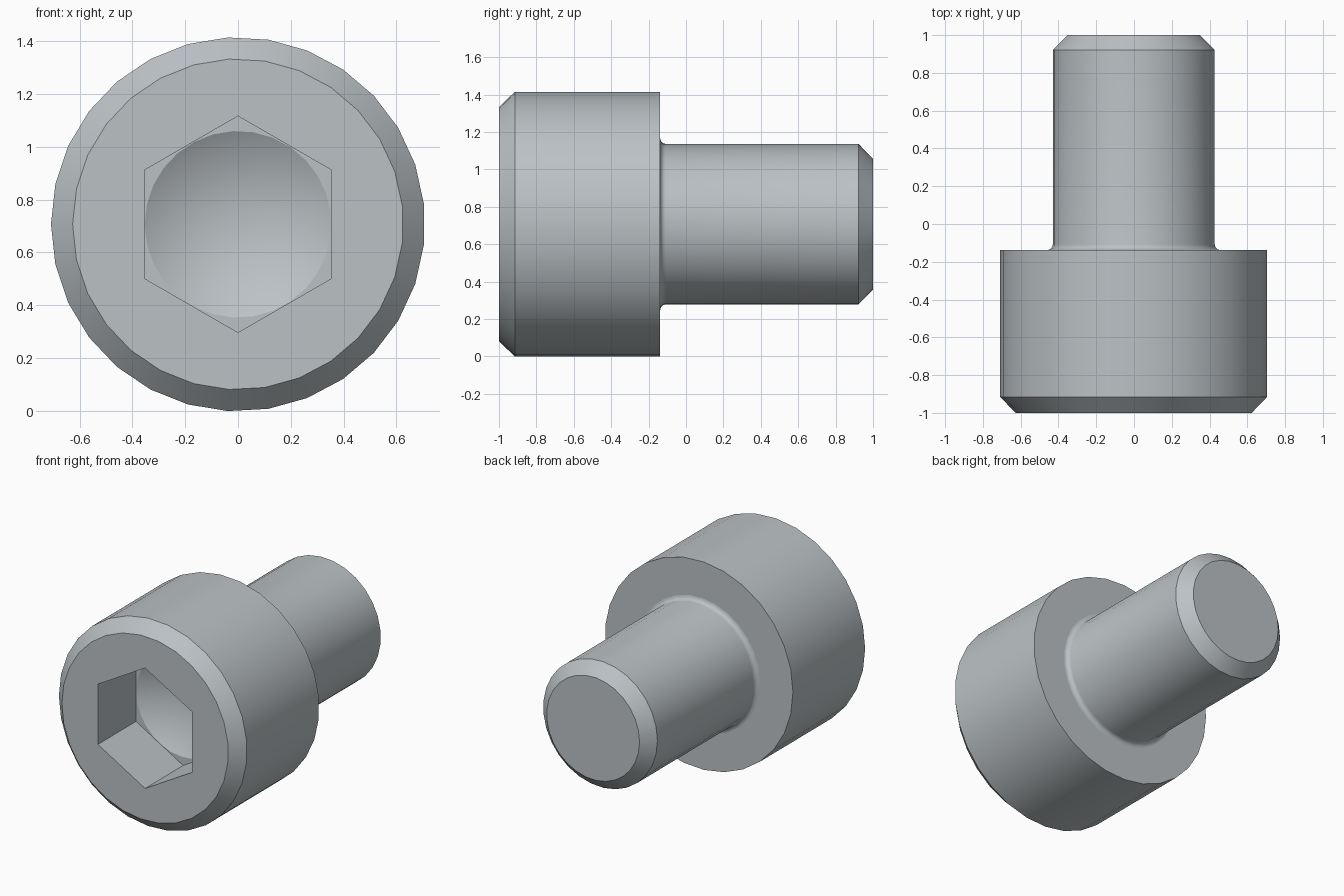
import bpy, bmesh, math

if "Cube" in bpy.data.objects:
    bpy.data.objects.remove(bpy.data.objects["Cube"])

SIDES = 29        # facets around every round section
CZ = 0.707        # height of the axis

steel = bpy.data.materials.new("steel_grey")
steel.diffuse_color = (0.50, 0.54, 0.56, 1)
steel.use_nodes = True
steel.node_tree.nodes["Principled BSDF"].inputs["Base Color"].default_value = steel.diffuse_color

bm = bmesh.new()


def ring(r, y, n=SIDES, start=math.pi):
    """Closed loop of vertices around the y axis."""
    return [bm.verts.new((r * math.cos(start + math.tau * i / n), y,
                          CZ + r * math.sin(start + math.tau * i / n)))
            for i in range(n)]


def bridge(a, b):
    n = len(a)
    for i in range(n):
        j = (i + 1) % n
        bm.faces.new((a[i], a[j], b[j], b[i]))


def loop_edges(loop):
    out = []
    for i, v in enumerate(loop):
        w = loop[(i + 1) % len(loop)]
        out.append(bm.edges.get((v, w)) or bm.edges.new((v, w)))
    return out


def fill_between(a, b):
    """Flat face between an outer and an inner loop."""
    bmesh.ops.triangle_fill(bm, use_beauty=True, use_dissolve=False,
                            edges=loop_edges(a) + loop_edges(b))


# outer profile: chamfered head, fillet under the head, chamfered shank
R, F = 0.43, 0.03
profile = [(0.627, -1.0), (0.709, -0.915), (0.709, -0.138)]
for k in range(5):
    t = math.pi / 2 * k / 4
    profile.append((R + F - F * math.sin(t), -0.138 + F - F * math.cos(t)))
profile += [(R, 0.922), (0.35, 1.0)]
rings = [ring(r, y) for r, y in profile]
for a, b in zip(rings, rings[1:]):
    bridge(a, b)
bm.faces.new(rings[-1])

# hexagonal socket with a drilled conical bottom
DEPTH = -0.59
hex_front = ring(0.41, -1.0, 6, math.pi / 2)
hex_back = ring(0.41, DEPTH, 6, math.pi / 2)
bridge(hex_front, hex_back)
fill_between(rings[0], hex_front)
cone_rim = ring(0.3535, DEPTH)
fill_between(hex_back, cone_rim)
tip = bm.verts.new((0, DEPTH + 0.205, CZ))
for i in range(SIDES):
    bm.faces.new((cone_rim[i], cone_rim[(i + 1) % SIDES], tip))

bmesh.ops.recalc_face_normals(bm, faces=bm.faces)
mesh = bpy.data.meshes.new("socket_screw")
bm.to_mesh(mesh)
bm.free()
mesh.materials.append(steel)

screw = bpy.data.objects.new("socket_screw", mesh)
bpy.context.collection.objects.link(screw)
bpy.context.view_layer.objects.active = screw
screw.select_set(True)
bpy.ops.object.shade_smooth_by_angle(angle=math.radians(30))

# flat end faces stay flat beside the fillet
for p in mesh.polygons:
    if abs(p.normal.y) > 0.99:
        p.use_smooth = False
